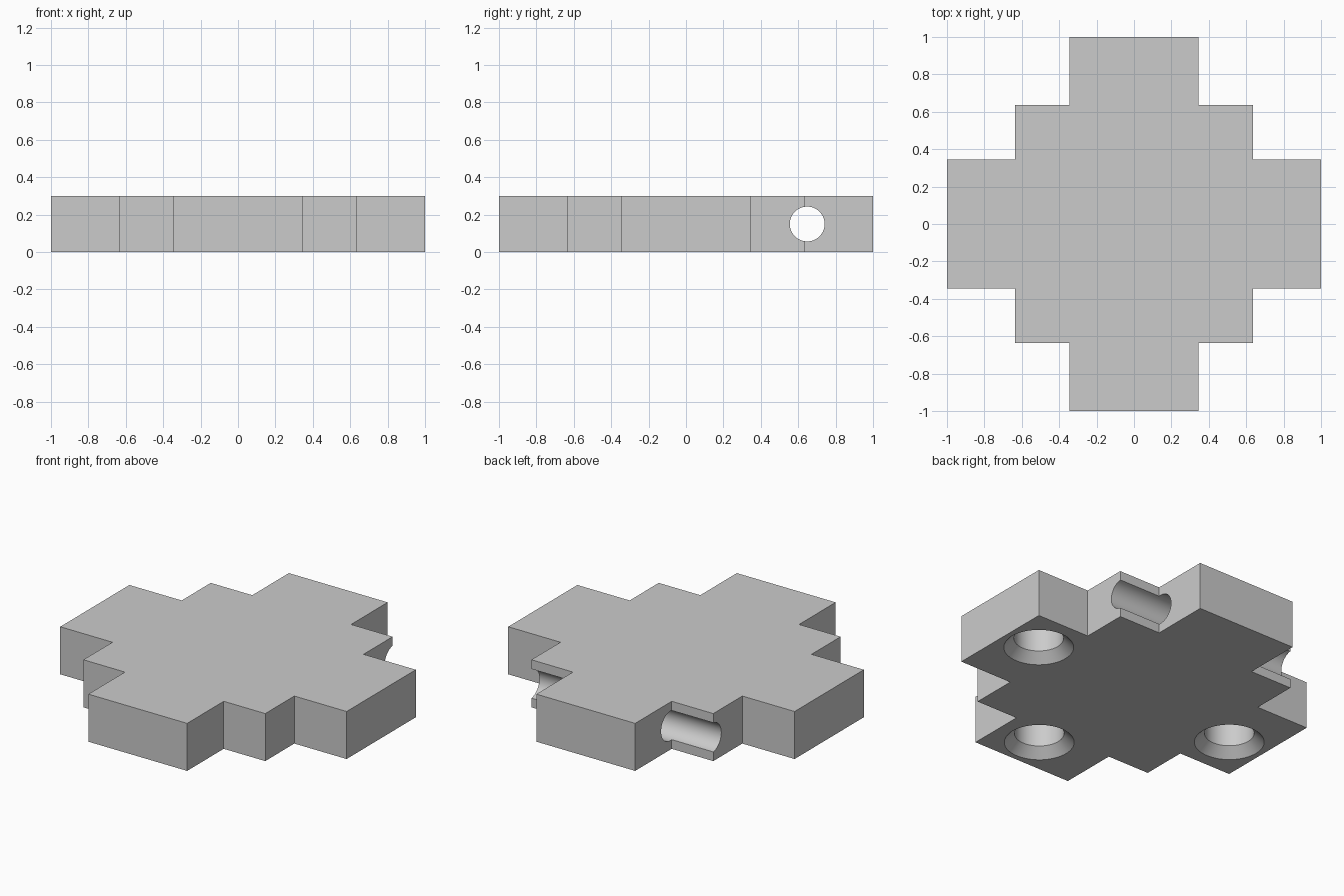
import bpy, bmesh, math
from mathutils import Matrix, Vector

if "Cube" in bpy.data.objects:
    bpy.data.objects.remove(bpy.data.objects["Cube"])

HEIGHT = 0.3
ARM, STEP, END = 0.345, 0.635, 1.0

grey = bpy.data.materials.new("light grey")
grey.use_nodes = True
colour = (0.6, 0.6, 0.6, 1)
grey.diffuse_color = colour
grey.node_tree.nodes["Principled BSDF"].inputs["Base Color"].default_value = colour


def make_object(name, bm):
    bmesh.ops.recalc_face_normals(bm, faces=bm.faces)
    mesh = bpy.data.meshes.new(name)
    bm.to_mesh(mesh)
    bm.free()
    mesh.materials.append(grey)
    obj = bpy.data.objects.new(name, mesh)
    bpy.context.collection.objects.link(obj)
    return obj


def cut(target, cutter):
    mod = target.modifiers.new(cutter.name, 'BOOLEAN')
    mod.operation = 'DIFFERENCE'
    mod.solver = 'EXACT'
    mod.object = cutter
    bpy.context.view_layer.objects.active = target
    bpy.ops.object.modifier_apply(modifier=mod.name)
    bpy.data.objects.remove(cutter)


# Stepped cross plate: one quarter outline turned four times, then extruded
quarter = [(END, -ARM), (END, ARM), (STEP, ARM), (STEP, STEP), (ARM, STEP)]
bm = bmesh.new()
outline = []
for turn in range(4):
    spin = Matrix.Rotation(turn * math.pi / 2, 3, 'Z')
    # the first point of each turn is shared by the arm end
    outline += [bm.verts.new(spin @ Vector((x, y, 0))) for x, y in quarter]
base = bm.faces.new(outline)
top = bmesh.ops.extrude_face_region(bm, geom=[base])["geom"]
bmesh.ops.translate(bm, verts=[v for v in top if isinstance(v, bmesh.types.BMVert)],
                    vec=(0, 0, HEIGHT))
plate = make_object("stepped_plate", bm)

# Round channel running sideways through the back arm
bm = bmesh.new()
bmesh.ops.create_cone(bm, cap_ends=True, segments=64, radius1=0.093, radius2=0.093,
                      depth=3, matrix=Matrix.Translation((0, 0.648, HEIGHT / 2))
                      @ Matrix.Rotation(math.pi / 2, 4, 'Y'))
cut(plate, make_object("cross_channel", bm))

# Blind chamfered sockets under three arms, lathed from a profile
profile = [(0, -0.02), (0.22, -0.02), (0.142, 0.058), (0.142, 0.24), (0, 0.24)]
for turn in (0, 2, 3):
    bm = bmesh.new()
    verts = [bm.verts.new((r, 0, z)) for r, z in profile]
    edges = [bm.edges.new(pair) for pair in zip(verts, verts[1:])]
    bmesh.ops.spin(bm, geom=verts + edges, cent=(0, 0, 0), axis=(0, 0, 1),
                   angle=math.tau, steps=64, use_duplicate=False)
    bmesh.ops.remove_doubles(bm, verts=bm.verts, dist=0.0001)
    centre = Matrix.Rotation(turn * math.pi / 2, 3, 'Z') @ Vector((0.766, 0.065, 0))
    bmesh.ops.translate(bm, verts=bm.verts, vec=centre)
    cut(plate, make_object("socket", bm))

# Smooth round walls, sharp plate edges
bpy.ops.object.select_all(action='DESELECT')
plate.select_set(True)
bpy.context.view_layer.objects.active = plate
bpy.ops.object.shade_smooth_by_angle(angle=math.radians(30))
